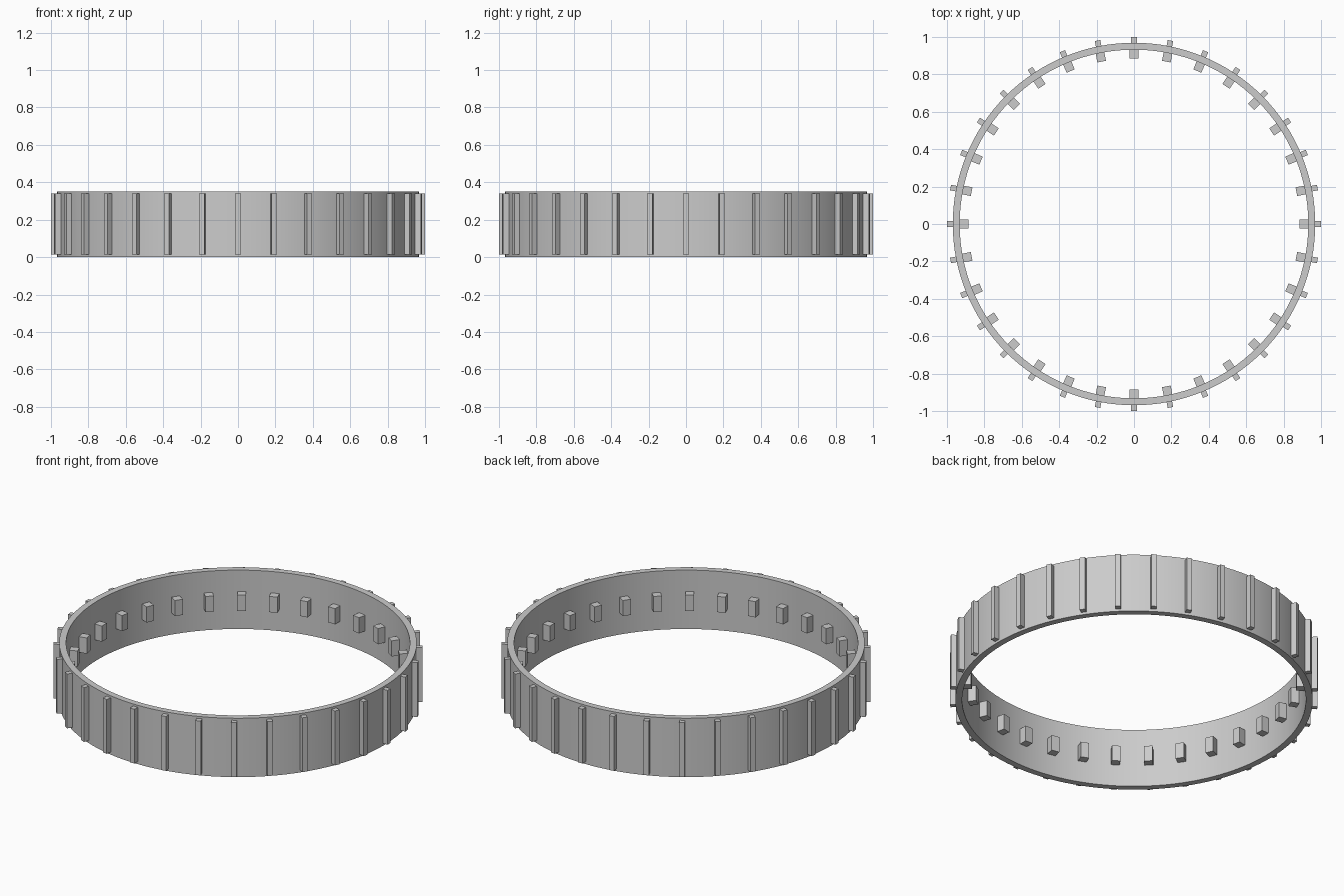
import bpy
import bmesh
import math
from mathutils import Matrix, Vector

if "Cube" in bpy.data.objects:
    bpy.data.objects.remove(bpy.data.objects["Cube"], do_unlink=True)

COUNT = 32
HEIGHT = 0.352
OUTER, INNER = 0.969, 0.932

grey = bpy.data.materials.new("plain grey")
grey.use_nodes = True
colour = (0.6, 0.6, 0.6, 1)
grey.diffuse_color = colour
grey.node_tree.nodes["Principled BSDF"].inputs["Base Color"].default_value = colour


def finish(bm, name):
    bmesh.ops.recalc_face_normals(bm, faces=bm.faces)
    mesh = bpy.data.meshes.new(name)
    bm.to_mesh(mesh)
    bm.free()
    mesh.materials.append(grey)
    obj = bpy.data.objects.new(name, mesh)
    bpy.context.collection.objects.link(obj)
    return obj


def radial_boxes(name, r0, r1, width, z0, z1):
    """Evenly spaced boxes around the ring, spanning r0 to r1."""
    bm = bmesh.new()
    size = Matrix.Diagonal((r1 - r0, width, z1 - z0, 1))
    place = Matrix.Translation(((r0 + r1) / 2, 0, (z0 + z1) / 2))
    for i in range(COUNT):
        turn = Matrix.Rotation(math.tau * i / COUNT, 4, "Z")
        bmesh.ops.create_cube(bm, size=1, matrix=turn @ place @ size)
    return finish(bm, name)


# Ring band: a rectangular section spun around the z axis
bm = bmesh.new()
section = [(INNER, 0), (OUTER, 0), (OUTER, HEIGHT), (INNER, HEIGHT)]
verts = [bm.verts.new((r, 0, z)) for r, z in section]
edges = [bm.edges.new((verts[i], verts[(i + 1) % 4])) for i in range(4)]
bmesh.ops.spin(bm, geom=verts + edges, cent=Vector(), axis=(0, 0, 1),
               angle=math.tau, steps=128, use_merge=True)
bmesh.ops.remove_doubles(bm, verts=bm.verts, dist=0.0001)
band = finish(bm, "ring_band")
bpy.ops.object.select_all(action="DESELECT")
band.select_set(True)
bpy.context.view_layer.objects.active = band
bpy.ops.object.shade_smooth_by_angle(angle=math.radians(30))

# Tall ribs outside, short lugs inside
radial_boxes("outer_ribs", 0.955, 1.0, 0.03, 0.015, 0.34)
radial_boxes("inner_lugs", 0.885, 0.945, 0.047, 0.13, 0.224)
